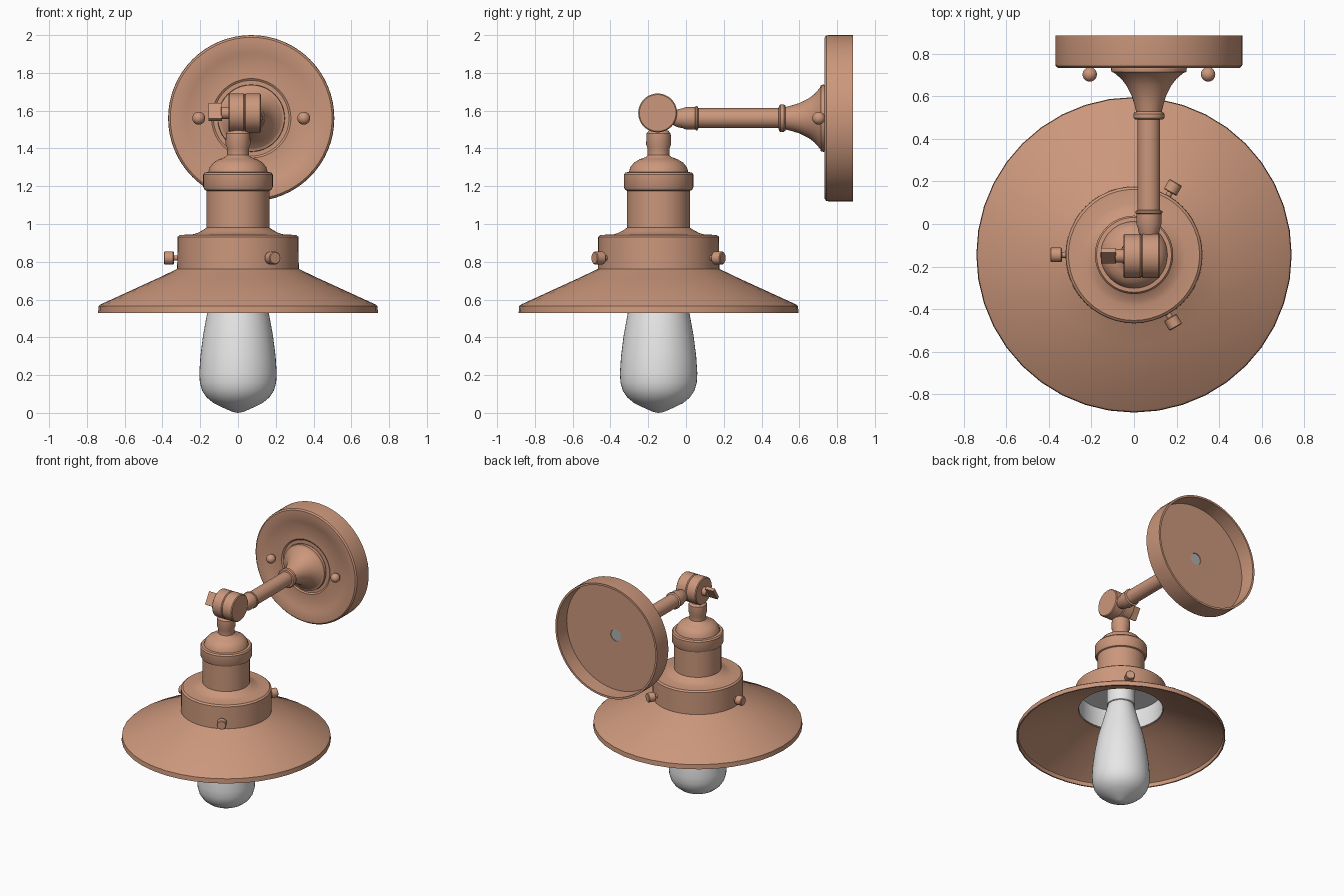
import bpy, bmesh, math
from mathutils import Matrix, Vector

if "Cube" in bpy.data.objects:
    bpy.data.objects.remove(bpy.data.objects["Cube"])


def material(name, rgb):
    m = bpy.data.materials.new(name)
    m.diffuse_color = (*rgb, 1)
    m.use_nodes = True
    m.node_tree.nodes["Principled BSDF"].inputs["Base Color"].default_value = m.diffuse_color
    return m


COPPER = material("copper", (0.60, 0.31, 0.20))
WHITE = material("white_glass", (0.80, 0.80, 0.80))
GREY = material("grey_metal", (0.42, 0.44, 0.44))

LAMP = Vector((0, -0.145, 0))          # vertical lamp axis
MOUNT = Vector((0.07, 0, 1.56))        # wall plate and arm axis
KNUCKLE = Vector((0, -0.15, 1.588))    # swivel joint axis
ALONG_Z = Matrix.Identity(4)
ALONG_Y = Matrix.Rotation(-math.pi / 2, 4, 'X')
ALONG_X = Matrix.Rotation(math.pi / 2, 4, 'Y')


def finish(name, bm, mat, matrix):
    """Turn a bmesh into a smooth object that keeps its sharp edges."""
    bmesh.ops.remove_doubles(bm, verts=bm.verts, dist=1e-5)
    bmesh.ops.recalc_face_normals(bm, faces=bm.faces)
    bm.transform(matrix)
    for f in bm.faces:
        f.smooth = True
    for e in bm.edges:
        e.smooth = len(e.link_faces) == 2 and e.calc_face_angle() < math.radians(32)
    me = bpy.data.meshes.new(name)
    bm.to_mesh(me)
    bm.free()
    me.materials.append(mat)
    ob = bpy.data.objects.new(name, me)
    bpy.context.collection.objects.link(ob)
    return ob


def lathe(name, profile, mat, origin, turn=ALONG_Z, steps=48, loop=False):
    """Spin (radius, height) points around an axis."""
    bm = bmesh.new()
    rings = []
    for r, h in profile:
        rings.append([bm.verts.new((r * math.cos(2 * math.pi * i / steps),
                                    r * math.sin(2 * math.pi * i / steps), h))
                      for i in range(steps)])
    pairs = list(zip(rings, rings[1:]))
    if loop:
        pairs.append((rings[-1], rings[0]))
    for a, b in pairs:
        for i in range(steps):
            j = (i + 1) % steps
            bm.faces.new((a[i], a[j], b[j], b[i]))
    return finish(name, bm, mat, Matrix.Translation(origin) @ turn)


def rod(name, r, h0, h1, mat, origin, turn, bevel=0.006, steps=32):
    """Cylinder with softened rims."""
    return lathe(name, [(0, h0), (r - bevel, h0), (r, h0 + bevel),
                        (r, h1 - bevel), (r - bevel, h1), (0, h1)],
                 mat, origin, turn, steps)


# Wall plate: hollow at the back, with a shallow recessed front panel
lathe("wall_plate", [
    (0.045, 0.745), (0.20, 0.745), (0.21, 0.738), (0.335, 0.742), (0.35, 0.734),
    (0.428, 0.734), (0.438, 0.743), (0.44, 0.755), (0.44, 0.885), (0.425, 0.885),
    (0.425, 0.765), (0.045, 0.765)], COPPER, MOUNT, ALONG_Y, 64, loop=True)
rod("wire_hole", 0.046, 0.748, 0.760, GREY, MOUNT, ALONG_Y, 0.001)

# Ball-headed plate screws
for side, label in ((-1, "left"), (1, "right")):
    c = MOUNT + Vector((side * 0.278, 0, 0))
    ball = [(0.034 * math.sin(a * math.pi / 10), 0.703 - 0.034 * math.cos(a * math.pi / 10))
            for a in range(11)]
    lathe(label + "_plate_screw", ball, COPPER, c, ALONG_Y, 24)
    rod(label + "_screw_post", 0.016, 0.71, 0.75, COPPER, c, ALONG_Y, 0.001, 16)

# Arm: swivel end, collar, tube, ring and trumpet flare
lathe("arm", [
    (0, -0.07), (0.035, -0.07), (0.046, -0.05), (0.052, -0.02), (0.059, 0.0),
    (0.059, 0.048), (0.064, 0.052), (0.064, 0.06), (0.053, 0.066),
    (0.053, 0.49), (0.066, 0.492), (0.073, 0.499), (0.073, 0.518), (0.066, 0.526),
    (0.06, 0.528), (0.068, 0.56), (0.08, 0.60), (0.105, 0.65), (0.128, 0.68),
    (0.16, 0.708), (0.166, 0.712), (0.176, 0.714), (0.178, 0.73), (0.17, 0.746),
    (0, 0.746)], COPPER, MOUNT, ALONG_Y)

# Swivel joint: two discs side by side, with a wing key
rod("swivel_disc_lamp", 0.103, -0.05, 0.035, COPPER, KNUCKLE, ALONG_X, 0.006, 48)
rod("swivel_disc_arm", 0.103, 0.035, 0.122, COPPER, KNUCKLE, ALONG_X, 0.006, 48)
rod("key_shaft", 0.032, -0.09, -0.045, COPPER, KNUCKLE, ALONG_X, 0.003, 24)
bm = bmesh.new()
bmesh.ops.create_cube(bm, size=1)
bm.transform(Matrix.Diagonal((0.07, 0.024, 0.098, 1)))
finish("wing_key", bm, COPPER,
       Matrix.Translation(KNUCKLE + Vector((-0.12, 0, 0.005))) @ Matrix.Rotation(math.radians(-32), 4, 'X'))

# Lamp neck, dome and socket barrel
lathe("lamp_holder", [
    (0, 1.50), (0.05, 1.495), (0.064, 1.48), (0.066, 1.42), (0.058, 1.40),
    (0.058, 1.365), (0.066, 1.355), (0.10, 1.343), (0.13, 1.325), (0.15, 1.30),
    (0.157, 1.275), (0.176, 1.273), (0.184, 1.262), (0.184, 1.195), (0.176, 1.18),
    (0.167, 1.176), (0.167, 0.96), (0, 0.96)], COPPER, LAMP)

# Shade gallery: flared top and drum, open below
lathe("shade_gallery", [
    (0.15, 0.985), (0.168, 0.98), (0.185, 0.968), (0.215, 0.952), (0.24, 0.945),
    (0.308, 0.942), (0.32, 0.932), (0.322, 0.76), (0.305, 0.76), (0.305, 0.925),
    (0.15, 0.935)], COPPER, LAMP, loop=True)
# White lining inside the drum
lathe("gallery_lining", [
    (0.08, 0.915), (0.297, 0.915), (0.297, 0.765), (0.304, 0.765), (0.304, 0.923),
    (0.08, 0.923)], WHITE, LAMP, loop=True)

# Conical shade with an upright lip
lathe("shade", [
    (0.31, 0.768), (0.322, 0.762), (0.42, 0.715), (0.728, 0.574), (0.738, 0.565),
    (0.741, 0.53), (0.731, 0.53), (0.728, 0.559), (0.72, 0.564), (0.42, 0.702),
    (0.31, 0.753), (0.299, 0.756)], COPPER, LAMP, steps=40, loop=True)

# Three thumb screws around the drum
for k in range(3):
    turn = Matrix.Rotation(math.pi + k * 2 * math.pi / 3, 4, 'Z') @ ALONG_X
    c = LAMP + Vector((0, 0, 0.82))
    rod(f"thumb_screw_shaft_{k + 1}", 0.014, 0.30, 0.345, COPPER, c, turn, 0.001, 16)
    rod(f"thumb_screw_head_{k + 1}", 0.034, 0.339, 0.393, COPPER, c, turn, 0.004, 24)

# Bulb and its socket
rod("bulb_socket", 0.10, 0.785, 0.965, WHITE, LAMP, ALONG_Z, 0.004)
lathe("bulb", [
    (0, 0.80), (0.088, 0.795), (0.095, 0.78), (0.11, 0.72), (0.135, 0.63),
    (0.163, 0.53), (0.185, 0.41), (0.199, 0.30), (0.205, 0.21), (0.202, 0.16),
    (0.19, 0.118), (0.166, 0.082), (0.13, 0.052), (0.085, 0.03), (0.035, 0.008),
    (0.015, 0.002), (0, 0.0)], WHITE, LAMP)
